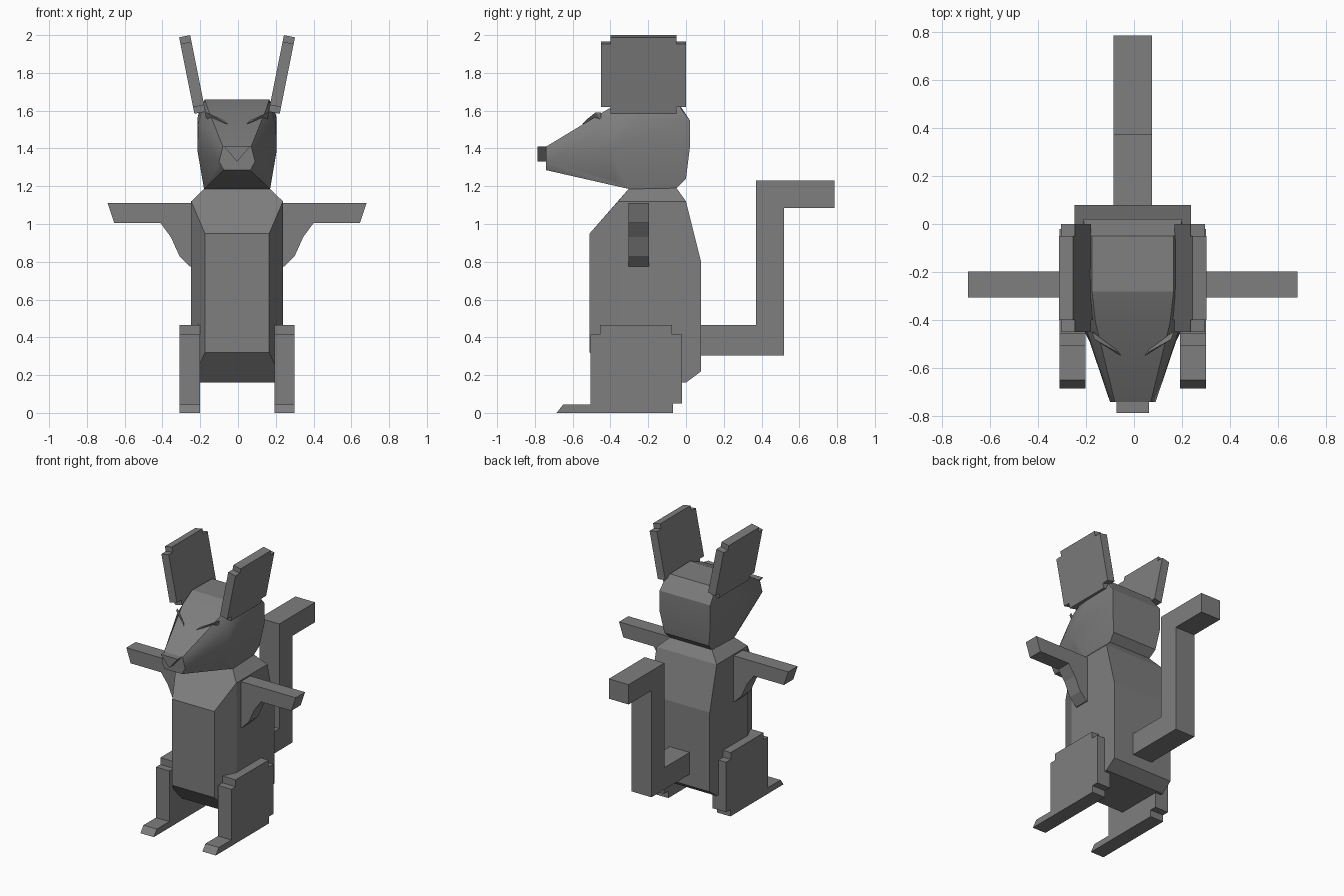
import bpy, bmesh, math

MID = -0.005  # centre line of the figure

cube = bpy.data.objects.get("Cube")
if cube:
    bpy.data.objects.remove(cube)

grey = bpy.data.materials.new("plain grey")
grey.use_nodes = True
colour = (0.21, 0.21, 0.21, 1)
grey.diffuse_color = colour
grey.node_tree.nodes["Principled BSDF"].inputs["Base Color"].default_value = colour


def finish(name, bm, mirror=False):
    bmesh.ops.recalc_face_normals(bm, faces=bm.faces)
    mesh = bpy.data.meshes.new(name)
    bm.to_mesh(mesh)
    bm.free()
    mesh.materials.append(grey)
    ob = bpy.data.objects.new(name, mesh)
    ob.location.x = MID
    bpy.context.collection.objects.link(ob)
    if mirror:
        ob.modifiers.new("other side", 'MIRROR')
    return ob


def prism(name, profile, low, high, axis, mirror=False, shape=None):
    """Extrude a side (axis x) or front (axis y) profile between two depths."""
    bm = bmesh.new()
    rings = []
    for d in (low, high):
        rings.append([bm.verts.new((d, a, z) if axis == "x" else (a, d, z))
                      for a, z in profile])
    bm.faces.new(rings[0])
    bm.faces.new(rings[1])
    for i in range(len(profile)):
        bm.faces.new((rings[0][i - 1], rings[0][i], rings[1][i], rings[1][i - 1]))
    if shape:
        for v in bm.verts:
            shape(v.co)
    return finish(name, bm, mirror)


def hull(name, points, both=True, mirror=False):
    """Faceted solid wrapped around corner points."""
    bm = bmesh.new()
    for x, y, z in points:
        for s in ((1, -1) if both else (1,)):
            bm.verts.new((s * x, y, z))
    res = bmesh.ops.convex_hull(bm, input=bm.verts)
    loose = [v for v in bm.verts if not v.link_faces]
    bmesh.ops.delete(bm, geom=loose, context='VERTS')
    bmesh.ops.dissolve_limit(bm, angle_limit=math.radians(2),
                             verts=bm.verts, edges=bm.edges)
    return finish(name, bm, mirror)


# Body with bevelled chest, shoulders and rump
hull("body", [
    (.17, -.30, 1.19), (.17, -.05, 1.19),
    (.243, -.36, 1.12), (.243, 0, 1.12),
    (.17, -.51, .95), (.17, -.51, .32),
    (.243, -.36, .16), (.243, 0, .16),
    (.243, .08, .80), (.243, .08, .22)])

# Head tapering into the snout
head = hull("head", [
    (.17, -.28, 1.66), (.17, -.05, 1.655), (.155, -.41, 1.61),
    (.20, -.02, 1.60), (.205, .02, 1.55), (.205, .02, 1.40),
    (.18, 0, 1.24), (.17, -.05, 1.19), (.175, -.30, 1.185),
    (.21, -.25, 1.56), (.21, -.40, 1.39), (.205, -.40, 1.53),
    (.17, -.38, 1.23), (.13, -.52, 1.25),
    (.075, -.74, 1.41), (.095, -.74, 1.33), (.07, -.74, 1.285)])
bpy.ops.object.select_all(action='DESELECT')
head.select_set(True)
bpy.context.view_layer.objects.active = head
bpy.ops.object.shade_smooth_by_angle(angle=math.radians(20))

# Wedge-shaped nose
prism("nose", [(-.068, 1.41), (.068, 1.41), (0, 1.33)], -.787, -.72, "y")

# Slanted brows
hull("brows", [
    (.05, -.55, 1.53), (.06, -.52, 1.53), (.07, -.53, 1.55),
    (.16, -.48, 1.59), (.17, -.45, 1.59), (.16, -.45, 1.55)], False, True)


# Square ears with notched corners, leaning outward
def lean(co):
    co.z -= (co.x - .165) * .19
    co.x += (co.z - 1.585) * .2


prism("ears", [
    (-.40, 1.595), (-.05, 1.595), (-.05, 1.63), (0, 1.63), (0, 1.965),
    (-.05, 1.965), (-.05, 2.0), (-.40, 2.0), (-.40, 1.965),
    (-.45, 1.965), (-.45, 1.63), (-.40, 1.63)],
    .165, .226, "x", True, lean)

# Outstretched arms with a curved underarm
prism("arms", [
    (.20, 1.11), (.685, 1.11), (.65, 1.005), (.405, 1.005),
    (.35, .93), (.305, .83), (.25, .775), (.20, .775)],
    -.305, -.197, "y", True)

# Slab legs with notched corners and long feet
prism("legs", [
    (-.685, 0), (-.65, .045), (-.505, .045), (-.505, .415),
    (-.455, .415), (-.455, .465), (-.075, .465), (-.075, .415),
    (-.02, .415), (-.02, .05), (-.07, .05), (-.07, 0)],
    .197, .305, "x", True)

# Stepped tail
prism("tail", [
    (.05, .305), (.52, .305), (.52, 1.085), (.785, 1.085),
    (.785, 1.23), (.37, 1.23), (.37, .465), (.05, .465)],
    -.08, .08, "x")
